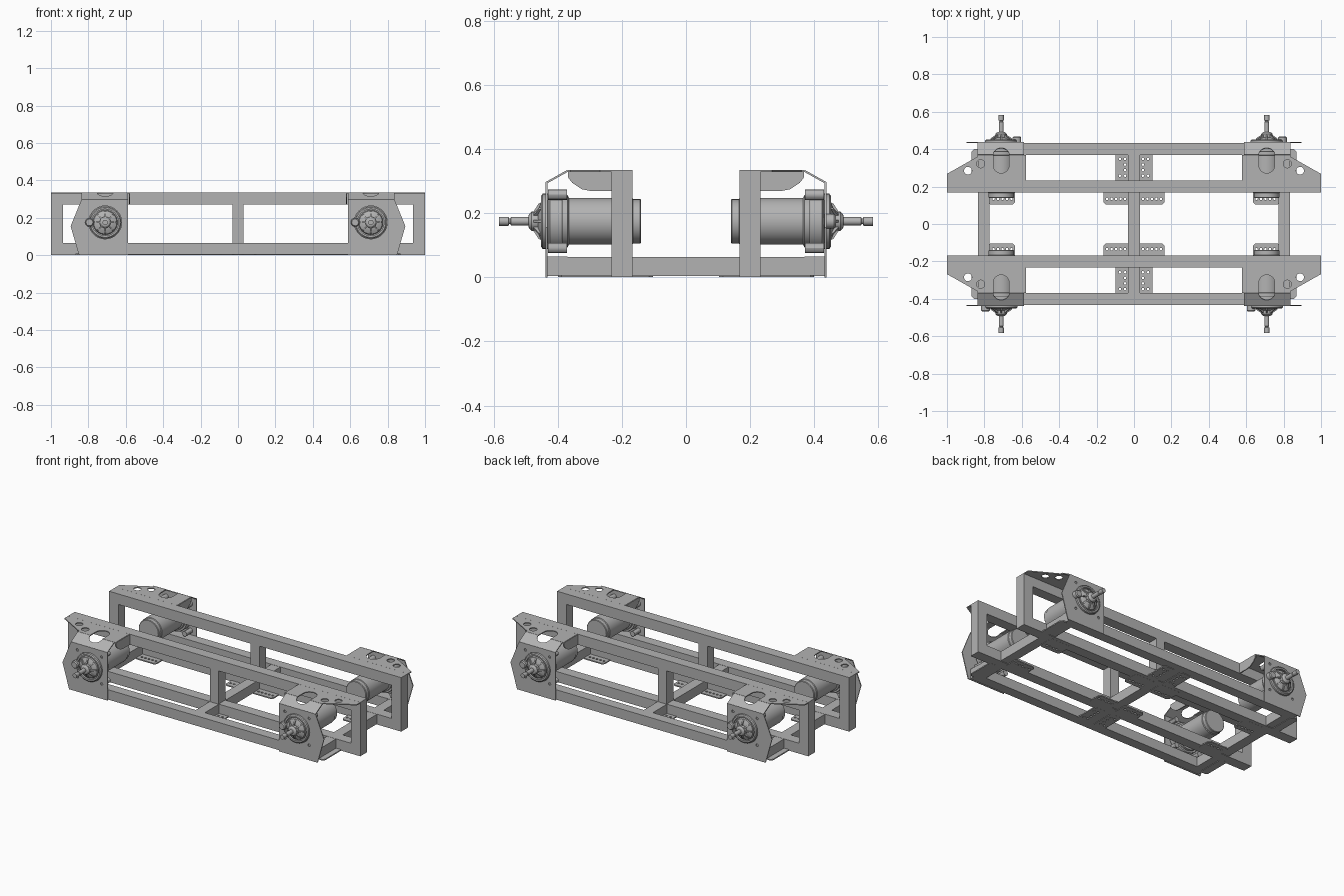
import bpy, bmesh, math
from mathutils import Matrix, Vector

cube = bpy.data.objects.get("Cube")
if cube:
    bpy.data.objects.remove(cube, do_unlink=True)

GREY = (0.45, 0.45, 0.45, 1)
steel = bpy.data.materials.new("plain steel grey")
steel.use_nodes = True
steel.diffuse_color = GREY
steel.node_tree.nodes["Principled BSDF"].inputs["Base Color"].default_value = GREY
parts = []


def add(name, mesh):
    obj = bpy.data.objects.new(name, mesh)
    bpy.context.collection.objects.link(obj)
    if not mesh.materials:
        mesh.materials.append(steel)
    parts.append(obj)
    return obj


def finish(name, bm):
    bmesh.ops.remove_doubles(bm, verts=bm.verts, dist=1e-5)
    bmesh.ops.recalc_face_normals(bm, faces=bm.faces)
    mesh = bpy.data.meshes.new(name)
    bm.to_mesh(mesh)
    bm.free()
    return add(name, mesh)


def axes(u, v, origin=(0, 0, 0)):
    u, v = Vector(u).normalized(), Vector(v).normalized()
    m = Matrix((u, v, u.cross(v))).transposed().to_4x4()
    m.translation = origin
    return m


def circle(x, y, r, n=20):
    return [(x + r * math.cos(2 * math.pi * i / n), y + r * math.sin(2 * math.pi * i / n))
            for i in range(n)]


def rect(x0, x1, y0, y1):
    return [(x0, y0), (x1, y0), (x1, y1), (x0, y1)]


def plate(name, loops, thick, matrix):
    """Extruded outline; every loop after the first is a hole."""
    curve = bpy.data.curves.new(name, 'CURVE')
    curve.dimensions, curve.fill_mode, curve.extrude = '2D', 'BOTH', thick / 2
    for pts in loops:
        spline = curve.splines.new('POLY')
        spline.points.add(len(pts) - 1)
        for p, (x, y) in zip(spline.points, pts):
            p.co = (x, y, 0, 1)
        spline.use_cyclic_u = True
    temp = bpy.data.objects.new(name, curve)
    bpy.context.collection.objects.link(temp)
    mesh = bpy.data.meshes.new_from_object(temp.evaluated_get(bpy.context.evaluated_depsgraph_get()))
    bpy.data.objects.remove(temp, do_unlink=True)
    bm = bmesh.new()
    bm.from_mesh(mesh)
    bpy.data.meshes.remove(mesh)
    bm.transform(matrix)
    return finish(name, bm)


def box(name, x, y, z):
    bm = bmesh.new()
    size = Matrix.Diagonal((x[1] - x[0], y[1] - y[0], z[1] - z[0], 1))
    mid = Matrix.Translation([(a + b) / 2 for a, b in (x, y, z)])
    bmesh.ops.create_cube(bm, size=1, matrix=mid @ size)
    return finish(name, bm)


def lathe(bm, profile, x=0, z=0, n=40):
    """Turn (radius, y) points about an axis along y."""
    verts = [bm.verts.new((x + r, y, z)) for r, y in profile]
    edges = [bm.edges.new(pair) for pair in zip(verts, verts[1:])]
    bmesh.ops.spin(bm, geom=verts + edges, cent=(x, 0, z), axis=(0, 1, 0),
                   angle=2 * math.pi, steps=n)


def mirrored(obj, both=True):
    """Copy across y, and across x as well when both is set."""
    for sx, sy in ((1, -1), (-1, 1), (-1, -1)) if both else ((1, -1),):
        mesh = obj.data.copy()
        mesh.transform(Matrix.Diagonal((sx, sy, 1, 1)))
        if sx * sy < 0:
            mesh.flip_normals()
        add(obj.name.split(".")[0], mesh)


FLAT = axes((1, 0, 0), (0, 1, 0), (0, 0, 0.004))
T, H, B = 0.065, 0.335, 0.004   # tube width, frame height, underside of the tubes
CX, CZ = 0.71, 0.175            # motor axis

# Upright side frames with two windows each
windows = [rect(s * 0.03, s * 0.935, T, H - T) for s in (1, -1)]
mirrored(plate("side_frame", [rect(-1, 1, 0.001, H)] + windows, T,
               axes((1, 0, 0), (0, 0, 1), (0, 0.2, 0))), False)

# Outer bottom rails and crossbars
mirrored(box("outer_rail", (-0.835, 0.835), (0.37, 0.432), (B, T)), False)
for x in (-0.803, 0, 0.803):
    box("crossbar", (x - 0.031, x + 0.031), (-0.37, 0.37), (B, T - 0.001))
    mirrored(box("crossbar_end", (x - 0.031, x + 0.031), (0.37, 0.432), (B, T - 0.001)), False)


# Perforated gusset plates under the joints
def gusset(name, x0, x1, y0, y1, holes):
    c = 0.012
    outline = [(x0 + c, y0), (x1 - c, y0), (x1, y0 + c), (x1, y1 - c),
               (x1 - c, y1), (x0 + c, y1), (x0, y1 - c), (x0, y0 + c)]
    mirrored(plate(name, [outline] + [circle(x, y, 0.007, 10) for x, y in holes], 0.007, FLAT))


gusset("inner_gusset", 0.02, 0.163, 0.103, 0.21, [(0.048 + 0.024 * i, 0.134) for i in range(5)])
gusset("end_gusset", 0.637, 0.78, 0.103, 0.21, [(0.655 + 0.024 * i, 0.134) for i in range(5)])
gusset("middle_gusset", 0.02, 0.098, 0.22, 0.385,
       [(0.048, 0.258 + 0.03 * i) for i in range(4)] + [(0.075, 0.258), (0.075, 0.348)])
gusset("corner_gusset", 0.82, 0.868, 0.22, 0.4, [])


# Bent sheet motor brackets: face, slope, top flange and stiffening lip
def half_slot(y, depth):
    return [(CX + 0.0425 * math.cos(a), y + depth * math.sin(a))
            for a in [math.pi * i / 12 for i in range(13)]]


corners = [(CX + i * 0.083, CZ + j * 0.083) for i in (1, -1) for j in (1, -1)]
face = [(0.588, 0), (0.85, 0), (0.895, 0.155), (0.837, 0.297), (0.588, 0.297)]
mirrored(plate("bracket_face",
               [face, circle(CX, CZ, 0.088, 40)] + [circle(x, z, 0.008, 12) for x, z in corners],
               0.006, axes((1, 0, 0), (0, 0, 1), (0, 0.435, 0))))
slope = [(0.837, 0), (0.837, 0.076), (0.588, 0.076), (0.588, 0)] + half_slot(0, 0.04)[::-1]
mirrored(plate("bracket_slope", [slope], 0.006,
               axes((1, 0, 0), (0, 0.066, -0.037), (0, 0.37, 0.332))))
flange = [(0.58, 0.37), (0.58, 0.233), (1, 0.233), (1, 0.268), (0.837, 0.36), (0.837, 0.37)]
flange += half_slot(0.315, -0.0425)
flange.insert(6, (CX + 0.0425, 0.37))
flange.append((CX - 0.0425, 0.37))
mirrored(plate("bracket_flange",
               [flange, circle(0.888, 0.285, 0.021), circle(0.82, 0.322, 0.022)],
               0.006, axes((1, 0, 0), (0, 1, 0), (0, 0, 0.332))))
lip = [(0.233, 0.333), (0.368, 0.333), (0.368, 0.312), (0.355, 0.295),
       (0.325, 0.275), (0.3, 0.27), (0.233, 0.27)]
mirrored(plate("bracket_lip", [lip], 0.006, axes((0, 1, 0), (0, 0, 1), (0.58, 0, 0))))

# Motor can with stepped rear cap
bm = bmesh.new()
lathe(bm, [(0, 0.14), (0.066, 0.14), (0.069, 0.143), (0.069, 0.165), (0.073, 0.168),
           (0.073, 0.365), (0.082, 0.37), (0.082, 0.39), (0.07, 0.39), (0, 0.39)])
motor_can = finish("motor_can", bm)

# Gearbox body, mounting lugs and side boss
bm = bmesh.new()
lathe(bm, [(0, 0.385), (0.092, 0.385), (0.095, 0.39), (0.095, 0.425), (0.086, 0.43),
           (0.086, 0.447), (0.08, 0.452), (0.071, 0.452), (0.071, 0.44), (0.066, 0.44),
           (0.062, 0.45), (0.045, 0.458), (0.032, 0.462), (0, 0.462)])
for x, z in corners:
    lathe(bm, [(0, 0.372), (0.016, 0.372), (0.016, 0.43), (0, 0.43)], x - CX, z - CZ, 12)
lathe(bm, [(0, 0.43), (0.023, 0.43), (0.023, 0.462), (0.018, 0.468), (0, 0.468)], 0.084, 0, 20)
gearbox = finish("gearbox", bm)

# Radial ribs around the hub
bm = bmesh.new()
for i in range(8):
    ring = Matrix.Rotation(math.pi * i / 4, 4, 'Y')
    rib = [bm.verts.new(ring @ Vector((r, y, w))) for w in (-0.004, 0.004)
           for r, y in ((0.02, 0.445), (0.062, 0.445), (0.055, 0.46), (0.02, 0.482))]
    bm.faces.new(rib[:4])
    bm.faces.new(rib[4:])
    for k in range(4):
        j = (k + 1) % 4
        bm.faces.new((rib[k], rib[j], rib[j + 4], rib[k + 4]))
hub_ribs = finish("hub_ribs", bm)

# Hub and stepped output shaft
bm = bmesh.new()
lathe(bm, [(0, 0.455), (0.03, 0.455), (0.03, 0.482), (0.022, 0.49), (0.013, 0.492),
           (0.013, 0.546), (0.009, 0.548), (0.009, 0.552), (0.014, 0.554),
           (0.014, 0.583), (0, 0.583)], n=20)
output_shaft = finish("output_shaft", bm)

# Four motors: pairs shifted along x, front pair turned round
for part in (motor_can, gearbox, hub_ribs, output_shaft):
    copies = [part] + [add(part.name, part.data) for _ in range(3)]
    for obj, (x, turn) in zip(copies, ((CX, 0), (-CX, 0), (CX, math.pi), (-CX, math.pi))):
        obj.location = (x, 0, CZ)
        obj.rotation_euler.z = turn

# Smooth the round parts, keep folded edges crisp
bpy.ops.object.select_all(action='DESELECT')
for obj in parts:
    obj.select_set(True)
bpy.context.view_layer.objects.active = parts[0]
bpy.ops.object.shade_smooth_by_angle(angle=math.radians(30))
